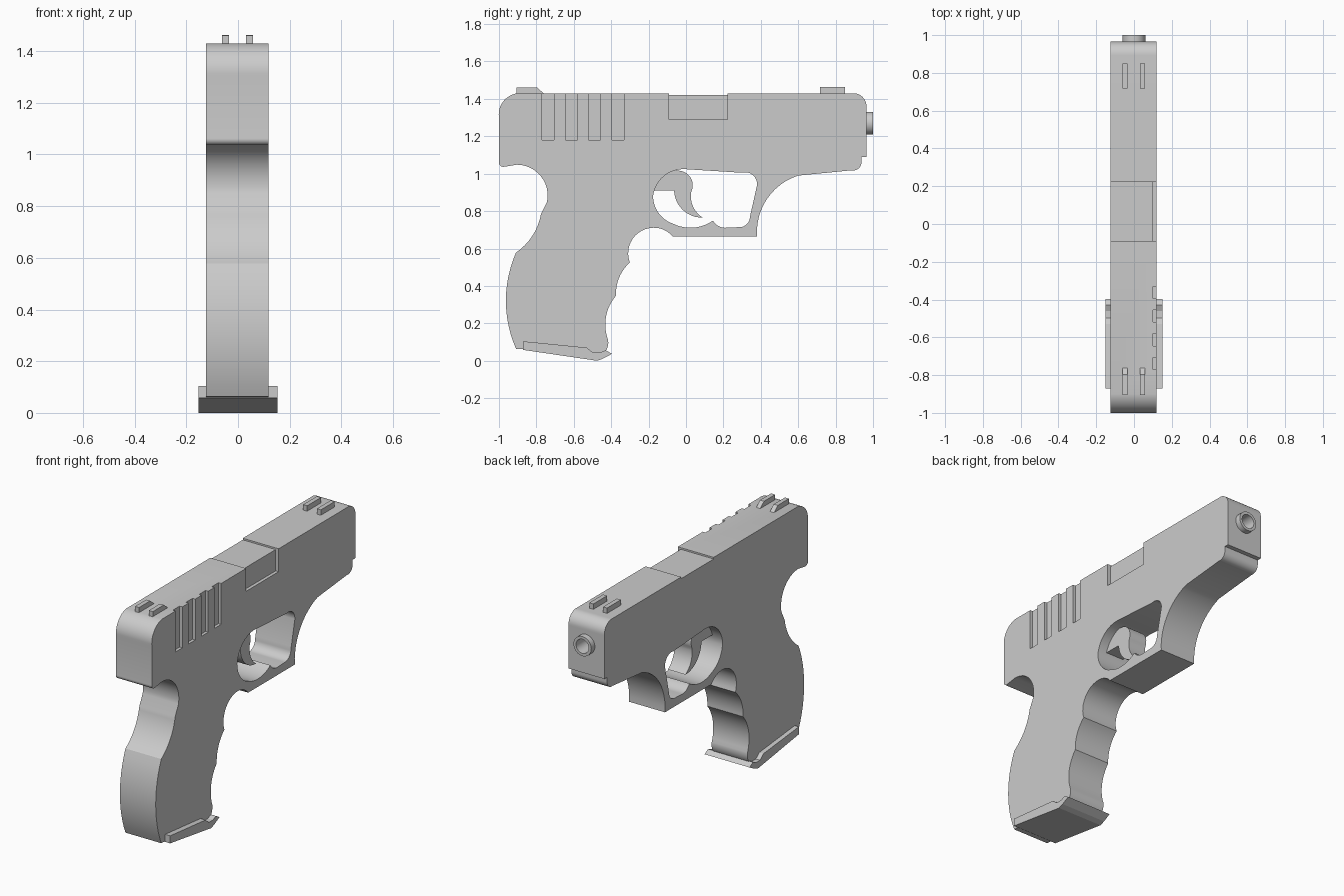
import bpy
import bmesh
import math
from mathutils import Matrix, Vector

cube = bpy.data.objects.get("Cube")
if cube:
    bpy.data.objects.remove(cube, do_unlink=True)

grey = bpy.data.materials.new("plain grey")
grey.use_nodes = True
GREY = (0.6, 0.6, 0.6, 1)
grey.diffuse_color = GREY
grey.node_tree.nodes["Principled BSDF"].inputs["Base Color"].default_value = GREY


def arc(a, m, b, steps=12):
    """Points after a, up to and including b, on the circle through a, m and b."""
    a, m, b = Vector(a), Vector(m), Vector(b)
    u, v = m - a, b - a
    d = 2 * u.cross(v)
    centre = a + Vector((v.y * u.length_squared - u.y * v.length_squared,
                         u.x * v.length_squared - v.x * u.length_squared)) / d
    start = a - centre
    ends = [math.atan2(start.cross(p - centre), start.dot(p - centre)) % math.tau
            for p in (m, b)]
    sweep = ends[1] if ends[0] < ends[1] else ends[1] - math.tau
    return [centre + Matrix.Rotation(sweep * i / steps, 2) @ start
            for i in range(1, steps + 1)]


def outline(path):
    """Expand a path: pairs are corners, fours are an arc's midpoint and end."""
    points = []
    for step in path:
        if len(step) == 2:
            points.append(Vector(step))
        else:
            points += arc(points[-1], step[:2], step[2:])
    if (points[0] - points[-1]).length < 0.001:
        points.pop()
    return points


def finish(name, bm):
    bmesh.ops.recalc_face_normals(bm, faces=bm.faces)
    mesh = bpy.data.meshes.new(name)
    bm.to_mesh(mesh)
    bm.free()
    mesh.materials.append(grey)
    obj = bpy.data.objects.new(name, mesh)
    bpy.context.collection.objects.link(obj)
    return obj


def prism(name, path, x0, x1):
    """Extrude a side profile (y, z) across the width from x0 to x1."""
    bm = bmesh.new()
    face = bm.faces.new([bm.verts.new((x0, p.x, p.y)) for p in outline(path)])
    extruded = bmesh.ops.extrude_face_region(bm, geom=[face])["geom"]
    verts = [v for v in extruded if isinstance(v, bmesh.types.BMVert)]
    bmesh.ops.translate(bm, verts=verts, vec=(x1 - x0, 0, 0))
    return finish(name, bm)


def box(name, x0, x1, y0, y1, z0, z1):
    return prism(name, [(y0, z0), (y1, z0), (y1, z1), (y0, z1)], x0, x1)


def rod(name, radius, y0, y1, z):
    bm = bmesh.new()
    place = Matrix.Translation((0, (y0 + y1) / 2, z)) @ Matrix.Rotation(math.pi / 2, 4, "X")
    bmesh.ops.create_cone(bm, cap_ends=True, segments=32, radius1=radius,
                          radius2=radius, depth=y1 - y0, matrix=place)
    return finish(name, bm)


def activate(obj):
    bpy.ops.object.select_all(action="DESELECT")
    obj.select_set(True)
    bpy.context.view_layer.objects.active = obj


def cut(obj, cutter):
    cutter.hide_render = True
    activate(obj)
    mod = obj.modifiers.new("cut", "BOOLEAN")
    mod.operation = "DIFFERENCE"
    mod.solver = "EXACT"
    mod.object = cutter
    bpy.ops.object.modifier_apply(modifier=mod.name)
    bpy.data.objects.remove(cutter, do_unlink=True)


LEFT, RIGHT, TOP = 0.118, -0.124, 1.43

# Slide, frame and grip as one slab
body = prism("body", [
    (-0.9, TOP), (0.89, TOP), (0.944, 1.41, 0.965, 1.355),
    (0.965, 1.09), (0.938, 1.09), (0.938, 1.06), (0.925, 1.03, 0.885, 1.018),
    (0.6, 0.99), (0.44, 0.875, 0.38, 0.663), (-0.07, 0.663),
    (-0.115, 0.698, -0.175, 0.711), (-0.283, 0.655, -0.3, 0.525),
    (-0.355, 0.45, -0.374, 0.348), (-0.43, 0.22, -0.417, 0.112),
    (-0.42, 0.07, -0.45, 0.03), (-0.87, 0.062), (-0.909, 0.064),
    (-0.963, 0.32, -0.909, 0.578), (-0.82, 0.67, -0.775, 0.786),
    (-0.743, 0.85), (-0.775, 0.985, -0.904, 1.048), (-0.973, 1.037),
    (-0.993, 1.043, -1, 1.064), (-1, 1.3), (-0.97, 1.395, -0.9, TOP),
], RIGHT, LEFT)

# Opening inside the trigger guard
cut(body, prism("guard_opening", [
    (0, 1.024), (0.3, 1.005), (0.365, 0.985, 0.38, 0.94), (0.342, 0.77),
    (0.325, 0.73, 0.278, 0.714), (0.214, 0.711), (0.17, 0.722, 0.144, 0.749),
    (0.02, 0.711, -0.07, 0.733), (-0.15, 0.795, -0.176, 0.88),
    (-0.12, 0.985, 0, 1.024),
], -0.3, 0.3))

# Ejection port: shallow step over the top, deeper recess on the left side
cut(body, box("port_top", -0.3, 0.3, -0.09, 0.223, TOP - 0.01, 1.6))
cut(body, box("port_side", LEFT - 0.02, 0.3, -0.09, 0.223, 1.29, 1.6))

# Grip serrations on the left of the slide
for i in range(4):
    y = -0.77 + i * 0.125
    cut(body, box("serration", LEFT - 0.018, 0.3, y, y + 0.064, 1.18, 1.6))

# Barrel with its bore
BORE_Z = 1.27
cut(body, rod("barrel_seat", 0.05, 0.8, 1.1, BORE_Z))
barrel = rod("barrel", 0.06, 0.78, 1, BORE_Z)
cut(barrel, rod("bore", 0.043, 0.82, 1.1, BORE_Z))

# Trigger
trigger = prism("trigger", [
    (-0.2, 0.909), (-0.064, 0.909), (-0.01, 0.8, 0.09, 0.765),
    (0.04, 0.82, 0.027, 0.9), (0.02, 0.985, -0.05, 1.016),
    (-0.05, 1.05), (-0.2, 1.05),
], -0.06, 0.06)

# Magazine base plate, wider than the grip
prism("base_plate", [
    (-0.872, 0.058), (-0.476, 0), (-0.444, 0.011), (-0.396, 0.037),
    (-0.43, 0.056), (-0.46, 0.043), (-0.497, 0.043), (-0.53, 0.07),
    (-0.872, 0.104),
], -0.152, 0.152)

# Paired front and rear sights
for side, x in (("right", -0.062), ("left", 0.031)):
    box(side + "_front_sight", x, x + 0.027, 0.717, 0.85, TOP - 0.01, 1.463)
    prism(side + "_rear_sight", [
        (-0.905, TOP - 0.01), (-0.75, TOP - 0.01), (-0.797, 1.461), (-0.905, 1.461),
    ], x, x + 0.027)

# Smooth the curved walls, keep the corners crisp
for obj in (body, barrel, trigger):
    activate(obj)
    bpy.ops.object.shade_smooth_by_angle(angle=math.radians(25))
